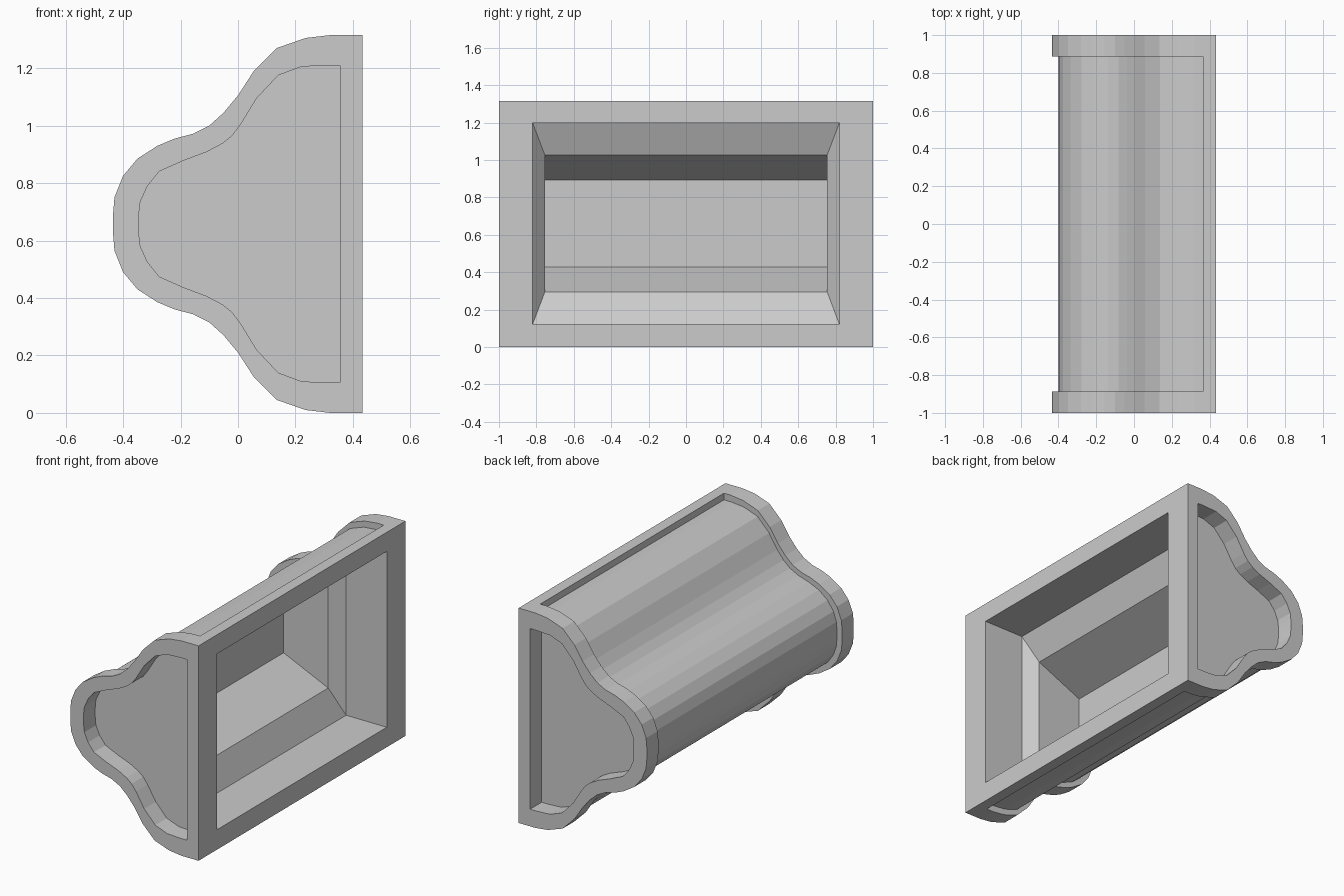
import bpy, bmesh

if "Cube" in bpy.data.objects:
    bpy.data.objects.remove(bpy.data.objects["Cube"], do_unlink=True)

HEIGHT, FRONT, GROOVE, CAP = 1.315, 0.433, 0.365, 0.888

grey = bpy.data.materials.new("plain_grey")
grey.use_nodes = True
grey.diffuse_color = (0.6, 0.6, 0.6, 1)
grey.node_tree.nodes["Principled BSDF"].inputs["Base Color"].default_value = grey.diffuse_color

# Upper halves of the bell outline, from flat side to rounded nose
OUTER = [(FRONT, 1.315), (.32, 1.315), (.235, 1.305), (.135, 1.27), (.055, 1.19),
         (0, 1.105), (-.05, 1.045), (-.10, 1.0), (-.155, .972), (-.22, .955),
         (-.28, .93), (-.35, .885), (-.40, .825), (-.43, .75), (-.435, .69)]
INNER = [(.355, 1.21), (.31, 1.21), (.22, 1.205), (.14, 1.175), (.065, 1.095),
         (.01, 1.005), (-.02, .965), (-.055, .937), (-.11, .908), (-.19, .878),
         (-.275, .84), (-.315, .79), (-.34, .735), (-.344, .70), (-.345, .68)]


def bell(half):
    """Close a half outline by mirroring it about mid height."""
    return half + [(x, HEIGHT - z) for x, z in reversed(half)]


def at_y(outline, y):
    return [(x, y, z) for x, z in outline]


def rect_x(x, half_y, z0, z1):
    return [(x, -half_y, z0), (x, half_y, z0), (x, half_y, z1), (x, -half_y, z1)]


def loft(name, rings, wrap=False, open_front=False, inward=False):
    """Skin equal rings; wrap joins last to first, otherwise ends are capped."""
    bm = bmesh.new()
    loops = [[bm.verts.new(p) for p in ring] for ring in rings]
    n = len(loops[0])
    pairs = list(zip(loops, loops[1:]))
    if wrap:
        pairs.append((loops[-1], loops[0]))
    else:
        bm.faces.new(loops[0])
        bm.faces.new(loops[-1])
    for a, b in pairs:
        for i in range(n):
            j = (i + 1) % n
            bm.faces.new((a[i], a[j], b[j], b[i]))
    bmesh.ops.recalc_face_normals(bm, faces=bm.faces)
    if open_front:
        bm.normal_update()
        front = [f for f in bm.faces if f.normal.x > 0.99]
        bmesh.ops.delete(bm, geom=front, context="FACES")
    if inward:
        bmesh.ops.reverse_faces(bm, faces=bm.faces)
    mesh = bpy.data.meshes.new(name)
    bm.to_mesh(mesh)
    bm.free()
    mesh.materials.append(grey)
    obj = bpy.data.objects.new(name, mesh)
    bpy.context.collection.objects.link(obj)
    return obj


# Raised rims around the recessed ends
for side, label in ((-1, "front"), (1, "back")):
    loft(label + "_end_rim",
         [at_y(bell(OUTER), side), at_y(bell(OUTER), side * CAP),
          at_y(bell(INNER), side * CAP), at_y(bell(INNER), side)], wrap=True)

# Main shell sits slightly below the rims
shell = [(min(a + (c - a) * 0.39, GROOVE), b + (d - b) * 0.39)
         for (a, b), (c, d) in zip(OUTER, INNER)]
shell[0] = (GROOVE, shell[0][1])
loft("body_shell", [at_y(bell(shell), -CAP), at_y(bell(shell), CAP)], open_front=True)

# Rectangular frame around the opening
WINDOW = (0.82, 0.122, 1.198)
loft("opening_frame",
     [rect_x(GROOVE, CAP, 0, HEIGHT), rect_x(FRONT, CAP, 0, HEIGHT),
      rect_x(FRONT, *WINDOW), rect_x(GROOVE, *WINDOW)], wrap=True)

# Hollow interior, stepping inwards towards the back
loft("cavity_liner",
     [rect_x(GROOVE, *WINDOW), rect_x(.158, *WINDOW),
      rect_x(.082, .755, .293, 1.027), rect_x(-.22, .755, .428, .892)],
     open_front=True, inward=True)
